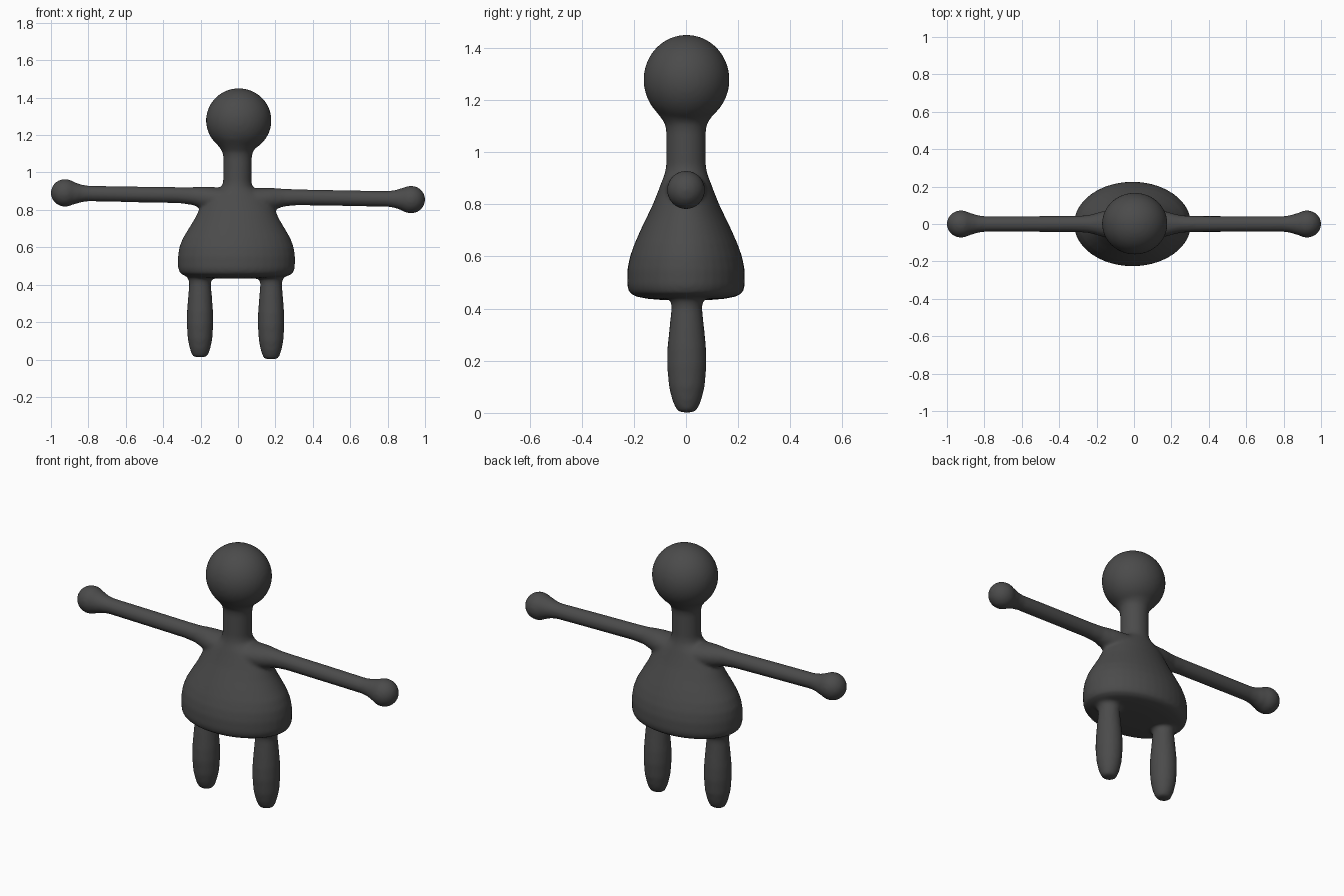
import bpy, bmesh, math
from mathutils import Vector

grey = bpy.data.materials.new("charcoal grey")
grey.diffuse_color = (0.07, 0.07, 0.07, 1)

body = bmesh.new()


def loft(rings, u, v, sides=40):
    """Closed tube through rings of (centre, half size along u, half size along v)."""
    u, v = Vector(u), Vector(v)
    loops = []
    for centre, a, b in rings:
        loops.append([body.verts.new(Vector(centre)
                                     + u * a * math.cos(2 * math.pi * i / sides)
                                     + v * b * math.sin(2 * math.pi * i / sides))
                      for i in range(sides)])
    faces = [body.faces.new(loops[0]), body.faces.new(loops[-1])]
    for lo, hi in zip(loops, loops[1:]):
        for i in range(sides):
            j = (i + 1) % sides
            faces.append(body.faces.new((lo[i], lo[j], hi[j], hi[i])))
    bmesh.ops.recalc_face_normals(body, faces=faces)


def ball(centre, size):
    new = bmesh.ops.create_uvsphere(body, u_segments=40, v_segments=24, radius=1)["verts"]
    for vert in new:
        vert.co = Vector(centre) + vert.co * Vector(size)


# Bell-shaped torso running up into the neck: z, half width, half depth
torso = [(0.432, 0.10, 0.08), (0.438, 0.22, 0.15), (0.447, 0.275, 0.195),
         (0.462, 0.303, 0.218), (0.49, 0.312, 0.226), (0.55, 0.313, 0.225),
         (0.60, 0.306, 0.215), (0.65, 0.287, 0.197), (0.70, 0.257, 0.175),
         (0.75, 0.227, 0.151), (0.80, 0.203, 0.127), (0.85, 0.175, 0.107),
         (0.88, 0.145, 0.096), (0.90, 0.112, 0.088), (0.92, 0.083, 0.081),
         (0.95, 0.076, 0.076), (1.08, 0.076, 0.076), (1.11, 0.081, 0.081),
         (1.14, 0.102, 0.102), (1.18, 0.135, 0.135), (1.22, 0.14, 0.14)]
loft([((-0.008 + 0.012 * max(0, (z - 0.6)), 0, z), a, b) for z, a, b in torso],
     (1, 0, 0), (0, 1, 0))

# Head
ball((0.004, 0.002, 1.278), (0.175, 0.165, 0.172))

# Arms with flared shoulders and round hands: distance out, drop, half depth, half height
arm = [(0.08, 0.02, 0.085, 0.065), (0.17, 0.012, 0.068, 0.06), (0.21, 0.008, 0.056, 0.055),
       (0.25, 0.003, 0.047, 0.047), (0.32, 0, 0.043, 0.043), (0.80, 0, 0.042, 0.042),
       (0.84, 0, 0.048, 0.048), (0.875, 0, 0.06, 0.06), (0.92, 0, 0.06, 0.06)]
for side in (-1, 1):
    loft([((side * x, 0, 0.873 - 0.018 * side * x - drop), a, b) for x, drop, a, b in arm],
         (0, 1, 0), (0, 0, 1), 24)
    ball((side * 0.925, 0, 0.873 - 0.018 * side), (0.076, 0.073, 0.074))

# Legs, thickest at the middle and rounded at the foot: z, half width, half depth
leg = [(0.0, 0.028, 0.025), (0.006, 0.04, 0.036), (0.025, 0.048, 0.047), (0.05, 0.056, 0.057),
       (0.10, 0.066, 0.069), (0.18, 0.071, 0.076), (0.25, 0.07, 0.074), (0.33, 0.064, 0.066),
       (0.40, 0.058, 0.059), (0.425, 0.061, 0.061), (0.44, 0.07, 0.07), (0.49, 0.07, 0.07)]
for x, lift in ((-0.203, 0.013), (0.177, 0.002)):
    loft([((x, 0.003, z + lift * (1 - z / 0.49)), a, b) for z, a, b in leg],
         (1, 0, 0), (0, 1, 0), 24)

mesh = bpy.data.meshes.new("figure_body")
body.to_mesh(mesh)
body.free()
mesh.materials.append(grey)
figure = bpy.data.objects.new("figure_body", mesh)
bpy.context.collection.objects.link(figure)

# Fuse everything into one skin and soften the joins
fuse = figure.modifiers.new("fuse", "REMESH")
fuse.mode = "VOXEL"
fuse.voxel_size = 0.01
fuse.use_smooth_shade = True
soften = figure.modifiers.new("soften", "SMOOTH")
soften.factor = 0.5
soften.iterations = 6
